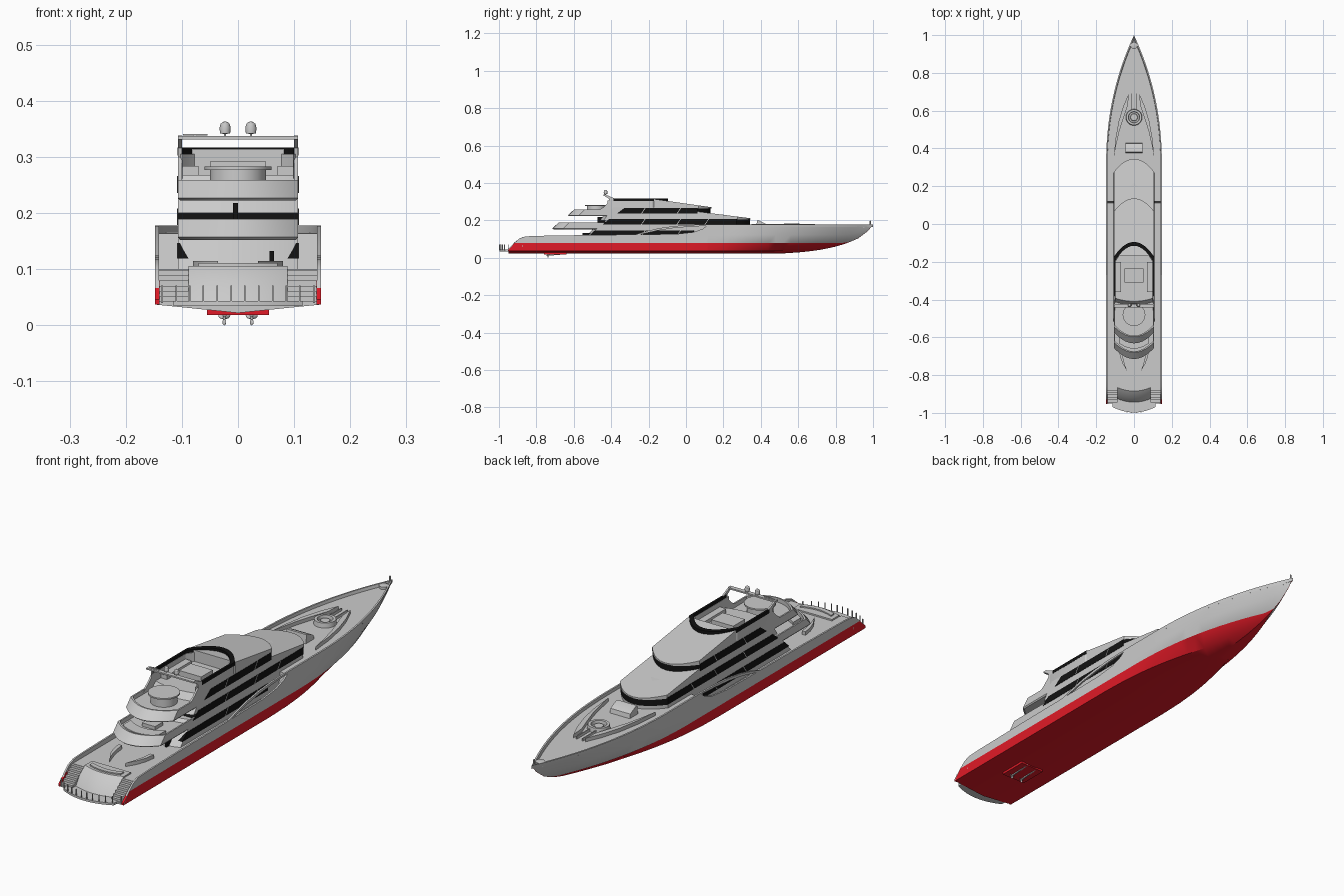
import bpy, bmesh, math
from mathutils import Matrix


def material(name, rgb):
    m = bpy.data.materials.new(name)
    m.diffuse_color = (*rgb, 1)
    return m


RED = material("red_paint", (0.75, 0.01, 0.02))
BLACK = material("dark_glass", (0.006, 0.006, 0.006))
GREY = material("grey_paint", (0.6, 0.6, 0.6))


def finish(name, bm, mats=(), mirror=False):
    bmesh.ops.remove_doubles(bm, verts=bm.verts, dist=1e-5)
    bmesh.ops.recalc_face_normals(bm, faces=bm.faces)
    me = bpy.data.meshes.new(name)
    bm.to_mesh(me)
    bm.free()
    for m in mats:
        me.materials.append(m)
    ob = bpy.data.objects.new(name, me)
    bpy.context.collection.objects.link(ob)
    if mirror:
        ob.modifiers.new("mirror", 'MIRROR')
    return ob


def loft(name, sections, mats=(), mirror=False, second=()):
    """Skin closed sections; edges listed in second use material slot 1."""
    bm = bmesh.new()
    rows = [[bm.verts.new(p) for p in s] for s in sections]
    n = len(rows[0])
    for a, b in zip(rows, rows[1:]):
        for j in range(n):
            f = bm.faces.new((a[j], a[(j + 1) % n], b[(j + 1) % n], b[j]))
            f.material_index = int(j in second)
    for end in (rows[0], rows[-1]):
        bm.faces.new(end)
    return finish(name, bm, mats, mirror)


def ring(w, ya, yf, za, zf=None, sa=0.0, sf=0.07, n=14):
    """Deck outline: straight sides, curved front and aft, z linear along y."""
    zf = za if zf is None else zf
    xs = [w * math.cos(math.pi * i / n) for i in range(n + 1)]
    pts = [(x, yf - sf * (x / w) ** 2) for x in xs] + [(-x, ya + sa * (x / w) ** 2) for x in xs]
    return [(x, y, za + (zf - za) * (y - ya) / (yf - ya)) for x, y in pts]


def box(name, x0, x1, y0, y1, z0, z1, mats=(), mirror=False):
    return loft(name, [[(x0, y0, z), (x1, y0, z), (x1, y1, z), (x0, y1, z)] for z in (z0, z1)], mats, mirror)


def side(name, x0, x1, prof, mats=(), mirror=True):
    return loft(name, [[(x, y, z) for y, z in prof] for x in (x0, x1)], mats, mirror)


def turned(name, x, y, prof, mirror=False, n=24):
    return loft(name, [[(x + r * math.cos(2 * math.pi * i / n), y + r * math.sin(2 * math.pi * i / n), z)
                        for i in range(n)] for r, z in prof], (), mirror)


def interp(t, pts):
    for (a, u), (b, v) in zip(pts, pts[1:]):
        if t <= b:
            return u + (v - u) * max(0, (t - a) / (b - a))
    return pts[-1][1]


# Hull shape: stem curve (y, z) and half width at any height
STEM = [(0.5, 0.022), (0.62, 0.03), (0.71, 0.041), (0.79, 0.057), (0.86, 0.077),
        (0.93, 0.108), (0.98, 0.15), (1.0, 0.178)]


def half(y, z):
    ye = interp(z, [(b, a) for a, b in STEM])
    t = min(1, max(0, (y - ye + 0.7) / 0.7))
    return 0.148 * (1 - t ** 2.2)


# Hull with red bottom
DECK = [(-0.95, 0.042), (-0.875, 0.042), (-0.87, 0.1), (0.11, 0.1), (0.12, 0.164), (1, 0.166)]
ys = [-0.95, -0.875, -0.87, -0.4, 0, 0.11, 0.12] + [0.2 + 0.04 * i for i in range(20)] + [0.975, 0.99]
secs = []
for y in ys:
    zk, zd = interp(y, STEM), interp(y, DECK)
    zw = min(zd, max(0.08, zk + 0.001))
    zc = min(zw, max(0.037, zk + 0.25 * (zw - zk)))
    h = [(half(y, z), y, z) for z in (zc, zw, (zw + zd) / 2, zd)]
    secs.append([(0, y, zk)] + h + [(-a, b, c) for a, b, c in reversed(h)])
loft("hull", secs, (GREY, RED), second=(0, 1, 7, 8))


# Bulwarks along the hull edge
def bulwark(name, stations, mats=(), t=0.007):
    rows = []
    for y, lo, hi in stations:
        a, b = half(y, lo), half(y, hi)
        rows.append([(a, y, lo), (b, y, hi), (max(b - t, 0), y, hi), (max(a - t, 0), y, lo)])
    loft(name, rows, mats, True)


bulwark("aft_bulwark", [(-0.95, 0.04, 0.046), (-0.915, 0.08, 0.082), (-0.89, 0.08, 0.103), (-0.86, 0.08, 0.114),
                        (-0.8, 0.08, 0.117), (-0.5, 0.08, 0.122), (-0.25, 0.09, 0.124), (-0.05, 0.09, 0.127),
                        (0.04, 0.09, 0.137), (0.09, 0.09, 0.155), (0.12, 0.09, 0.178)])
bulwark("red_quarter", [(-0.953, 0.037, 0.046), (-0.915, 0.037, 0.08), (-0.865, 0.037, 0.08)], (RED,), 0.0085)
bulwark("side_arch", [(-0.27, 0.12, 0.124), (-0.22, 0.13, 0.14), (-0.15, 0.146, 0.157), (-0.07, 0.158, 0.169),
                      (0.02, 0.166, 0.176), (0.12, 0.171, 0.178)])
bulwark("bow_bulwark", [(0.12 + 0.88 * i / 28, interp(0.12 + 0.88 * i / 28, DECK) - 0.001, 0.178) for i in range(29)])

# Superstructure bodies and sloping roofs
W = 0.107
loft("main_deck_house", [ring(W, -0.55, 0.3, 0.095, sa=0.02), ring(W, -0.47, 0.3, 0.185, sa=0.02)])
loft("upper_deck_house", [ring(W, -0.47, 0.338, 0.16, sa=0.02), ring(W, -0.4, 0.338, 0.209, sa=0.02),
                          ring(W, -0.4, 0.2, 0.23, sa=0.02)])
loft("upper_deck_roof", [ring(W, -0.1, 0.345, 0.205), ring(W, -0.1, 0.345, 0.268, 0.211)])
loft("bridge_house", [ring(W, -0.46, 0.128, 0.2, sa=0.02), ring(W, -0.41, 0.128, 0.268, sa=0.02)])
loft("bridge_roof", [ring(W, -0.17, 0.136, 0.264), ring(W, -0.17, 0.136, 0.314, 0.27)])

# Window bands wrapping the fronts, with raked aft ends and mullions
bands = [("main", -0.515, -0.485, 0.11, 0.119, 0.147), ("upper", -0.445, -0.41, 0.341, 0.179, 0.208),
         ("bridge", -0.37, -0.33, 0.131, 0.236, 0.266)]
for nm, a0, a1, f, z0, z1 in bands:
    loft(nm + "_windows", [ring(W + 0.0012, a0, f, z0), ring(W + 0.0012, a1, f, z1)], (BLACK,))
    for y in (-0.24, -0.05, 0.1):
        if y < f - 0.08:
            side(nm + "_mullion", W, W + 0.002, [(y, z0), (y + 0.004, z0), (y + 0.024, z1), (y + 0.02, z1)])

# Overhanging aft decks with recessed floors
for nm, y, z, yf in (("bridge_aft_deck", -0.632, 0.222, -0.38), ("upper_aft_deck", -0.715, 0.152, -0.42)):
    loft(nm, [ring(W - 0.004, y + 0.006, yf, z, sa=0.06, sf=0), ring(W, y, yf, z + 0.005, sa=0.06, sf=0),
              ring(W, y + 0.035, yf, z + 0.037, sa=0.055, sf=0),
              ring(W - 0.006, y + 0.041, yf, z + 0.037, sa=0.055, sf=0),
              ring(W - 0.006, y + 0.041, yf, z + 0.02, sa=0.055, sf=0)])
box("main_door", 0.056, 0.064, -0.553, -0.5, 0.1, 0.132, (BLACK,))
box("upper_door", -0.009, 0.0, -0.472, -0.43, 0.172, 0.218, (BLACK,))


# Flybridge coaming and dark windscreen, open towards the stern
def u_wall(name, z0, z1, w, aft, front, mats=()):
    path = [(w, aft)] + [(w * math.cos(math.pi * i / 20), 0) for i in range(21)] + [(-w, aft)]
    path = [(x, y if y else front - 0.08 * (x / w) ** 2) for x, y in path]
    loft(name, [[(x, y, z0), (x, y, z1), (x * 0.92, y - 0.02, z1), (x * 0.92, y - 0.02, z0)]
                for x, y in path], mats)


u_wall("flybridge_coaming", 0.262, 0.305, W, -0.4, -0.1)
u_wall("flybridge_windscreen", 0.303, 0.317, W + 0.0008, -0.385, -0.095, (BLACK,))
side("arch_pillar", 0.1, W, [(-0.47, 0.25), (-0.435, 0.275), (-0.41, 0.3), (-0.413, 0.316), (-0.442, 0.334),
                             (-0.43, 0.338), (-0.385, 0.318), (-0.36, 0.26)])
box("arch_beam", -W, W, -0.442, -0.424, 0.331, 0.337)
turned("antenna_dome", 0.023, -0.43, [(0.002, 0.336), (0.002, 0.341), (0.009, 0.342), (0.01, 0.352), (0.008, 0.359),
                                      (0.004, 0.3625), (0.0005, 0.363)], True, 16)
box("radar_bar", -0.098, -0.054, -0.435, -0.429, 0.338, 0.341)
box("radar_stem", -0.079, -0.073, -0.435, -0.429, 0.335, 0.339)

# Flybridge and aft deck furniture
turned("spa_tub", 0, -0.48, [(0.05, 0.235), (0.05, 0.277), (0.06, 0.277), (0.06, 0.283), (0.001, 0.283)])
box("fly_table", -0.05, 0.05, -0.31, -0.235, 0.265, 0.292)
box("helm_console", -0.02, 0.02, -0.165, -0.13, 0.265, 0.3)
box("fly_side_seat", 0.07, 0.1, -0.36, -0.2, 0.265, 0.284, (), True)
loft("upper_deck_sofa", [ring(0.08, -0.66, -0.61, z, sa=0.03, sf=-0.03) for z in (0.17, 0.184)])
box("upper_deck_table", -0.03, 0.03, -0.58, -0.53, 0.17, 0.186)
loft("aft_deck_fin", [[(0.08, -0.66, z), (0.074, -0.7, z), (0.06, -0.74, z), (0.036, -0.78, z), (0.05, -0.74, z),
                       (0.06, -0.7, z), (0.064, -0.66, z)] for z in (0.098, 0.115)], (), True)

# Stern: transom block, stairs, swim platform and posts
loft("transom_block", [ring(0.092, -0.945, -0.82, 0.04, sa=0.02, sf=0), ring(0.088, -0.92, -0.82, 0.08, sa=0.02, sf=0),
                       ring(0.088, -0.885, -0.82, 0.106, sa=0.02, sf=0)])
loft("transom_seat", [ring(0.07, -0.875, -0.855, z, sa=0.015, sf=-0.015) for z in (0.1, 0.111)])
for i in range(6):
    box("stern_step", 0.088, 0.142, -0.944 + 0.0125 * i, -0.86, 0.04, 0.051 + 0.0095 * i, (), True)
loft("swim_platform", [ring(0.115, -0.998, -0.9, z, sa=0.03, sf=0) for z in (0.034, 0.043)])
for x in (0.012, 0.037, 0.062, 0.086, 0.11):
    y = -0.996 + 0.03 * (x / 0.115) ** 2
    box("platform_post", x - 0.0014, x + 0.0014, y - 0.004, y, 0.042, 0.071, (), True)
box("corner_post", 0.134, 0.137, -0.953, -0.949, 0.04, 0.071, (), True)

# Foredeck: hatch, spa ring, rails, curved fins, bow fittings
side("hatch", 0, 0.045, [(0.375, 0.16), (0.38, 0.2), (0.39, 0.2), (0.425, 0.182), (0.43, 0.16)])
turned("deck_ring", 0, 0.565, [(0.044, 0.16), (0.041, 0.184), (0.03, 0.184), (0.028, 0.17), (0.02, 0.17),
                               (0.018, 0.178), (0.001, 0.178)], n=32)
box("deck_rail", 0.012, 0.016, 0.6, 0.69, 0.16, 0.176, (), True)
outer = [(0.107, 0.35), (0.098, 0.45), (0.082, 0.54), (0.058, 0.62), (0.028, 0.69)]
inner = [(0.032, 0.63), (0.056, 0.56), (0.078, 0.49), (0.094, 0.42)]
loft("foredeck_fin", [[(x, y, z) for x, y in outer + inner] for z in (0.16, 0.18)], (), True)
turned("bow_disc", 0, 0.945, [(0.018, 0.16), (0.018, 0.176), (0.012, 0.178), (0.001, 0.178)])
turned("bow_post", 0, 0.985, [(0.003, 0.165), (0.003, 0.197), (0.001, 0.2)], n=10)

# Propellers, shafts and drive pocket
box("drive_plate", -0.055, 0.055, -0.76, -0.64, 0.018, 0.03, (RED,))
side("shaft", 0.022, 0.027, [(-0.745, 0.01), (-0.745, 0.015), (-0.64, 0.024), (-0.64, 0.019)])
for x in (-0.0245, 0.0245):
    for k in range(3):
        bm = bmesh.new()
        bmesh.ops.create_uvsphere(bm, u_segments=10, v_segments=6, radius=1)
        m = (Matrix.Translation((x, -0.738, 0.0122)) @ Matrix.Rotation(k * 2.0944 + math.pi, 4, 'Y')
             @ Matrix.Translation((0, 0, 0.0065)) @ Matrix.Rotation(0.6, 4, 'Z')
             @ Matrix.Diagonal((0.004, 0.0012, 0.0057, 1)))
        bmesh.ops.transform(bm, matrix=m, verts=bm.verts)
        finish("propeller_blade", bm)

# Smooth shading with crisp edges
for ob in bpy.context.collection.objects:
    ob.select_set(True)
    bpy.context.view_layer.objects.active = ob
bpy.ops.object.shade_smooth_by_angle(angle=math.radians(30))
